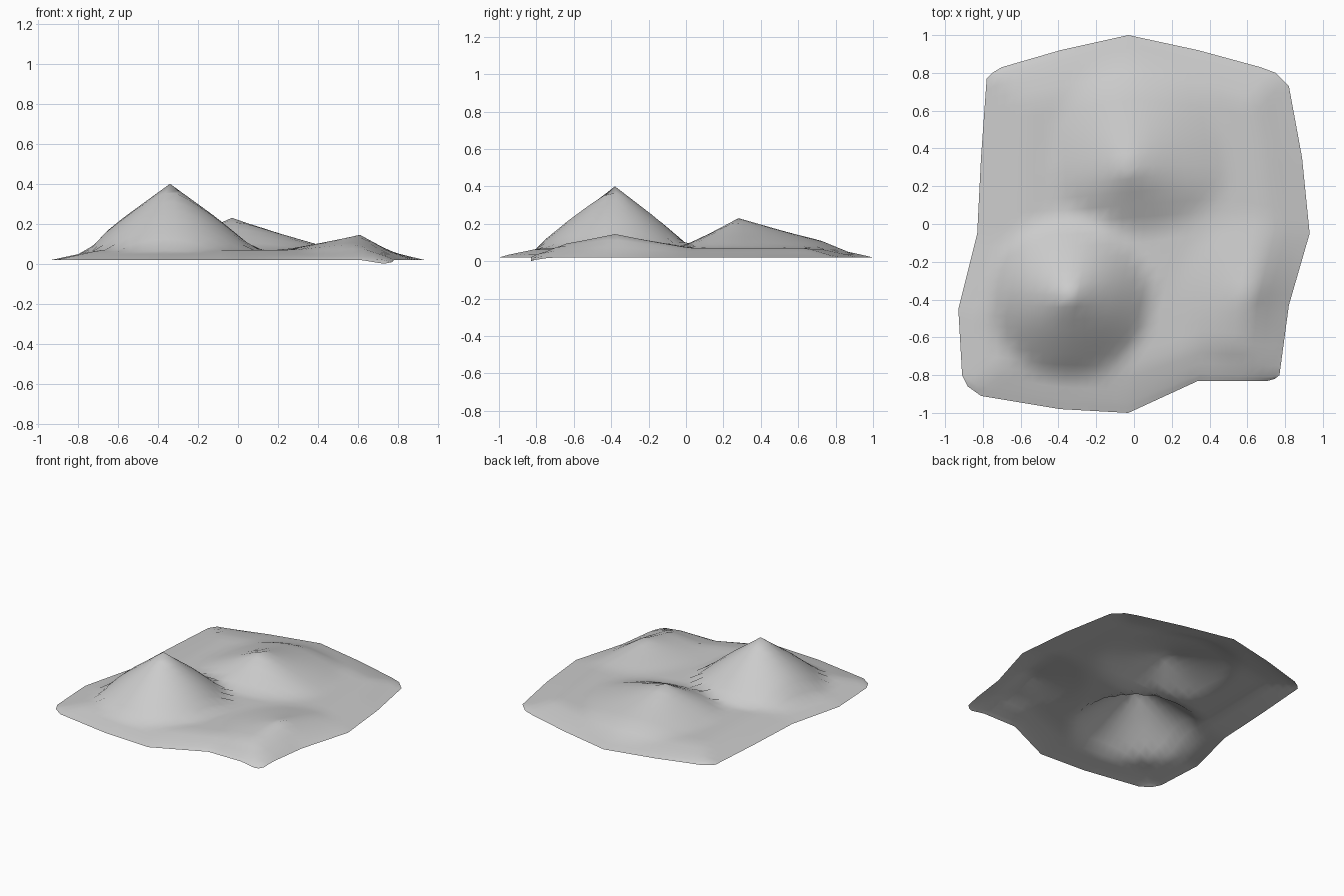
import bpy, math
from mathutils import Vector

cube = bpy.data.objects.get("Cube")
if cube:
    bpy.data.objects.remove(cube)

# Outline of the land, each side from corner to corner
FRONT = [(-.88, -.86), (-.81, -.91), (-.39, -.98), (-.03, -1), (.34, -.83), (.71, -.83), (.745, -.82)]
BACK = [(-.75, .8), (-.7, .83), (-.39, .92), (-.03, 1), (.34, .92), (.67, .83), (.75, .8)]
LEFT = [(-.88, -.86), (-.91, -.8), (-.93, -.45), (-.83, -.05), (-.81, .35), (-.78, .77), (-.75, .8)]
RIGHT = [(.745, -.82), (.77, -.8), (.82, -.43), (.93, -.05), (.89, .35), (.82, .73), (.75, .8)]
PARAM = [0, .04, .28, .5, .72, .96, 1]
STEPS = [2, 7, 7, 7, 7, 2]

# Hills: peak, height above the plain, reach towards -x, +x, -y, +y, profile
STEEP = [(0, 1), (.55, .48), (1, 0)]
GENTLE = [(0, 1), (.45, .52), (1, 0)]
HILLS = [
    ((-.34, -.38), .33, (.43, .43, .43, .41), STEEP),
    ((-.03, .28), .16, (.4, .52, .32, .6), GENTLE),
    ((.61, -.38), .075, (.38, .33, .4, .42), GENTLE),
]
EDGE_Z, PLAIN_RISE, SHORE = .02, .05, .13


def lerp(a, b, t):
    return a + (b - a) * t


def profile(points, r):
    for (r0, h0), (r1, h1) in zip(points, points[1:]):
        if r <= r1:
            return lerp(h0, h1, (r - r0) / (r1 - r0))
    return 0


def resample(points):
    """Split every segment into its number of steps."""
    out = []
    for a, b, n in zip(points, points[1:], STEPS):
        out += [Vector(a).lerp(Vector(b), k / n) for k in range(n)]
    return out + [Vector(points[-1])]


def height(x, y, edge):
    z = EDGE_Z + PLAIN_RISE * min(1, edge / SHORE)
    for (px, py), h, (west, east, south, north), shape in HILLS:
        dx, dy = x - px, y - py
        r = math.hypot(dx / (east if dx > 0 else west), dy / (north if dy > 0 else south))
        z += h * profile(shape, r) * min(1, edge / SHORE)
    # small dip at one corner
    return z - .02 * max(0, 1 - math.hypot(x - .73, y + .83) / .12)


# Sheet blended between the four sides
front, back, left, right = map(resample, (FRONT, BACK, LEFT, RIGHT))
params = [p.x for p in resample([(p, 0) for p in PARAM])]
n = len(params)
verts = []
for j, v in enumerate(params):
    for i, u in enumerate(params):
        p = front[i].lerp(back[i], v) + left[j].lerp(right[j], u)
        p -= front[0].lerp(front[-1], u).lerp(back[0].lerp(back[-1], u), v)
        verts.append(Vector((p.x, p.y, min(u, v, 1 - u, 1 - v))))

# Put a vertex exactly on each summit
for peak, *_ in HILLS:
    nearest = min(verts, key=lambda p: (p.xy - Vector(peak)).length)
    nearest.xy = peak
for p in verts:
    p.z = height(*p)

faces = [(a, a + 1, a + n + 1, a + n)
         for j in range(n - 1) for a in range(j * n, j * n + n - 1)]
mesh = bpy.data.meshes.new("terrain")
mesh.from_pydata(verts, [], faces)
terrain = bpy.data.objects.new("terrain", mesh)
bpy.context.collection.objects.link(terrain)
mesh.shade_smooth()

# Plain grey ground
grey = bpy.data.materials.new("ground_grey")
grey.use_nodes = True
colour = (.6, .6, .6, 1)
grey.diffuse_color = colour
grey.node_tree.nodes["Principled BSDF"].inputs["Base Color"].default_value = colour
mesh.materials.append(grey)
